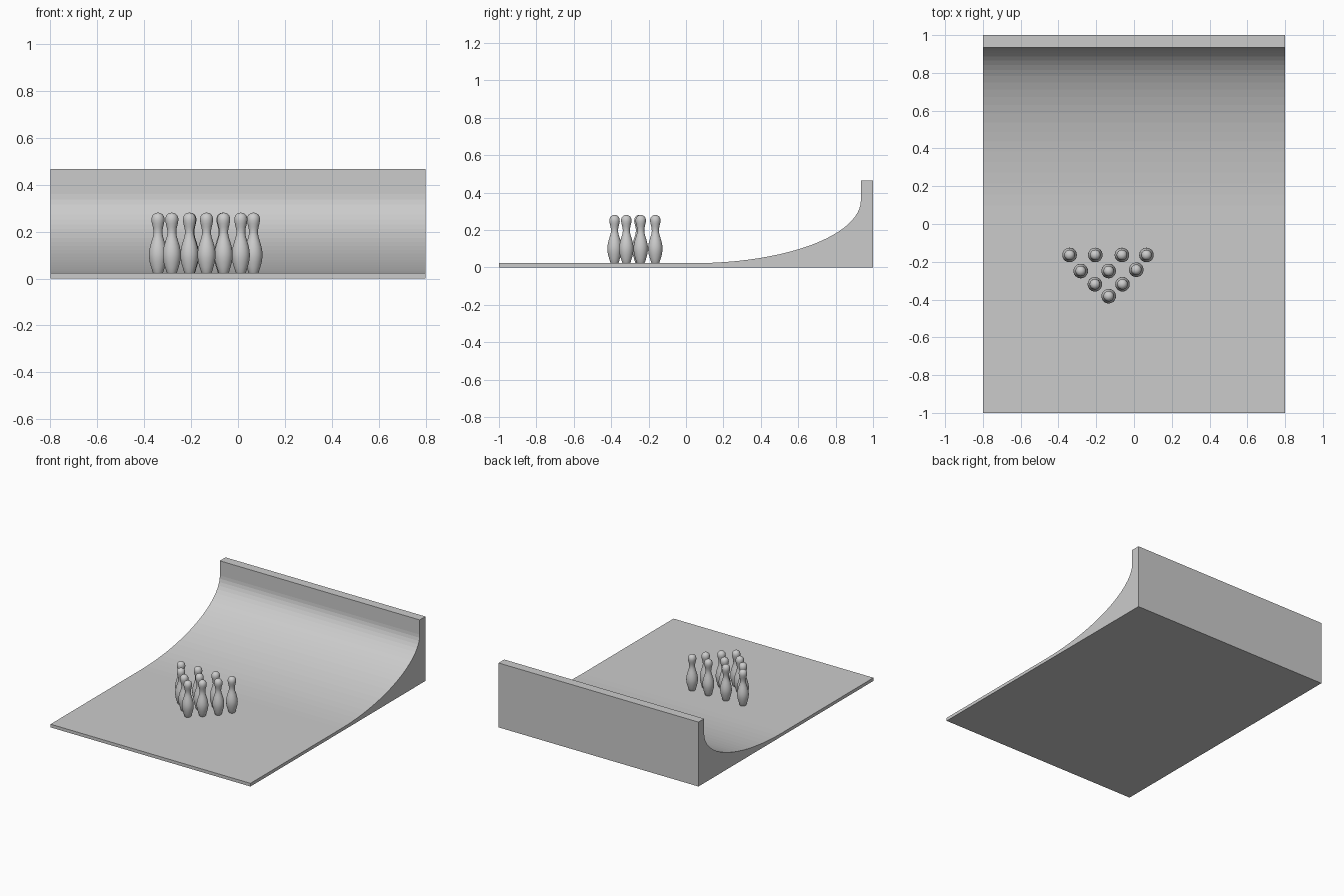
import bpy, bmesh
from math import sin, cos, pi, radians

if "Cube" in bpy.data.objects:
    bpy.data.objects.remove(bpy.data.objects["Cube"])

FLOOR = 0.023


def make_object(name, bm):
    mesh = bpy.data.meshes.new(name)
    bmesh.ops.recalc_face_normals(bm, faces=bm.faces)
    bm.to_mesh(mesh)
    bm.free()
    obj = bpy.data.objects.new(name, mesh)
    bpy.context.collection.objects.link(obj)
    return obj


# Lane with curved backstop: side profile (y, z) extruded across x
start_y, wall_y, curve_top = 0.04, 0.935, 0.36
profile = [(-1, 0), (-1, FLOOR)]
for i in range(25):
    a = i / 24 * pi / 2
    profile.append((start_y + (wall_y - start_y) * sin(a),
                    curve_top - (curve_top - FLOOR) * cos(a)))
profile += [(wall_y, 0.466), (1, 0.466), (1, 0)]

bm = bmesh.new()
side = bm.faces.new([bm.verts.new((-0.8, y, z)) for y, z in profile])
ext = bmesh.ops.extrude_face_region(bm, geom=[side])
bmesh.ops.translate(bm, vec=(1.6, 0, 0),
                    verts=[v for v in ext["geom"] if isinstance(v, bmesh.types.BMVert)])
make_object("lane_with_curved_backstop", bm)

# Pin: lathed profile (radius, height)
pin_profile = [(0, 0), (0.020, 0), (0.0225, 0.004), (0.029, 0.025), (0.035, 0.046),
               (0.038, 0.066), (0.0385, 0.079), (0.0375, 0.094), (0.034, 0.113),
               (0.028, 0.134), (0.022, 0.153), (0.019, 0.169), (0.0192, 0.182),
               (0.022, 0.197), (0.0255, 0.211), (0.0278, 0.224), (0.0275, 0.234),
               (0.024, 0.245), (0.018, 0.252), (0.0095, 0.2565), (0, 0.258)]
bm = bmesh.new()
pts = [bm.verts.new((r, 0, z)) for r, z in pin_profile]
edges = [bm.edges.new(pair) for pair in zip(pts, pts[1:])]
bmesh.ops.spin(bm, geom=pts + edges, cent=(0, 0, 0), axis=(0, 0, 1),
               angle=2 * pi, steps=32, use_merge=True)
bmesh.ops.remove_doubles(bm, verts=bm.verts, dist=0.0001)
pin = make_object("bowling_pin_1", bm)
bpy.context.view_layer.objects.active = pin
pin.select_set(True)
bpy.ops.object.shade_smooth_by_angle(angle=radians(40))

# Triangle of ten pins, slightly uneven rows
spots = [(-0.134, -0.382),
         (-0.207, -0.319), (-0.061, -0.319),
         (-0.282, -0.249), (-0.134, -0.249), (0.012, -0.242),
         (-0.341, -0.164), (-0.205, -0.164), (-0.064, -0.164), (0.066, -0.164)]
for i, (x, y) in enumerate(spots):
    obj = pin
    if i:
        obj = pin.copy()
        obj.name = f"bowling_pin_{i + 1}"
        bpy.context.collection.objects.link(obj)
    obj.location = (x, y, FLOOR)
